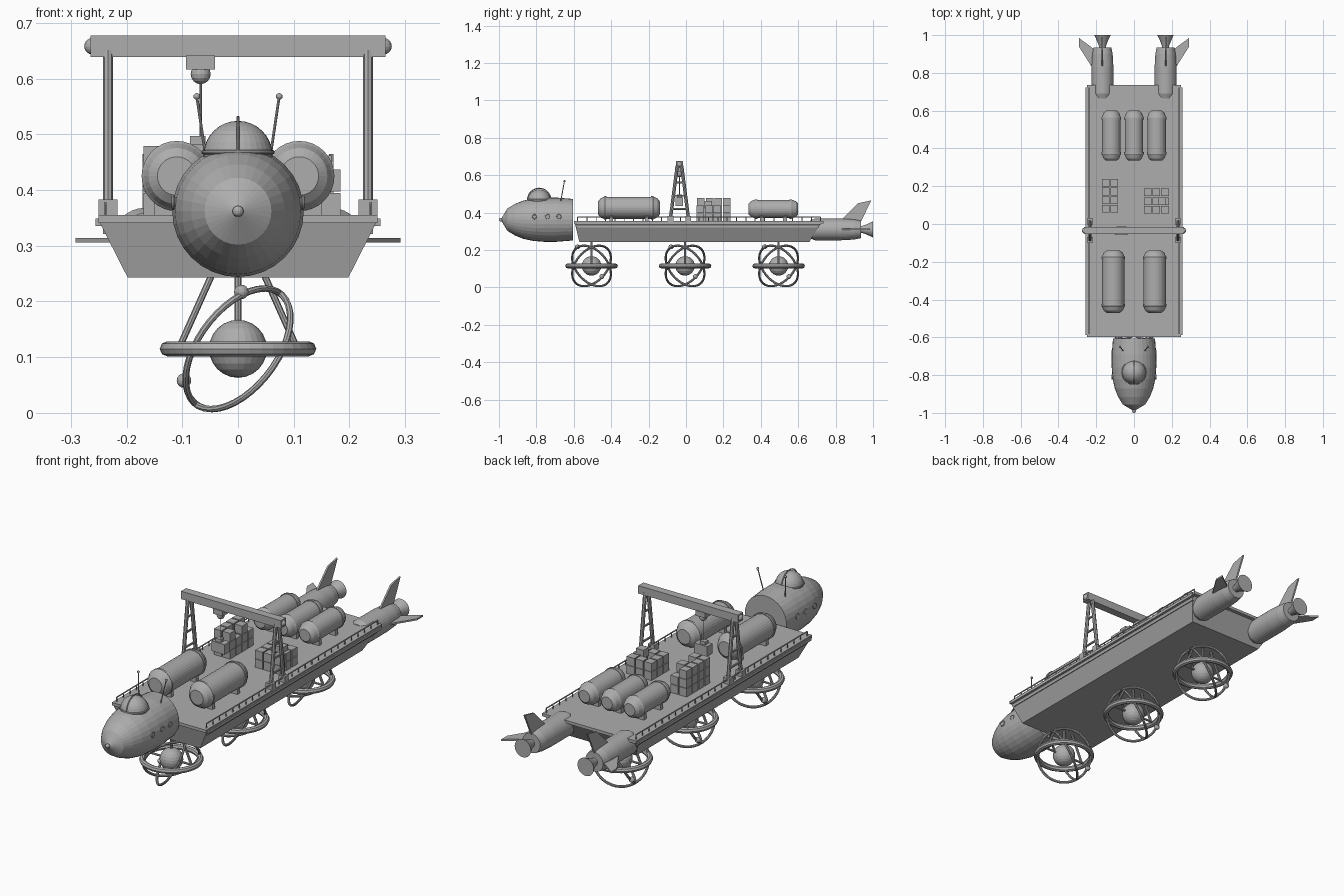
import bpy, bmesh, math
from mathutils import Vector, Matrix

cube = bpy.data.objects.get("Cube")
if cube:
    bpy.data.objects.remove(cube, do_unlink=True)

grey = bpy.data.materials.new("plain grey")
grey.use_nodes = True
colour = (0.42, 0.42, 0.42, 1)
grey.diffuse_color = colour
grey.node_tree.nodes["Principled BSDF"].inputs["Base Color"].default_value = colour


def finish(name, bm):
    bmesh.ops.recalc_face_normals(bm, faces=bm.faces)
    mesh = bpy.data.meshes.new(name)
    bm.to_mesh(mesh)
    bm.free()
    mesh.materials.append(grey)
    obj = bpy.data.objects.new(name, mesh)
    bpy.context.collection.objects.link(obj)
    return obj


def box(name, centre, size):
    bm = bmesh.new()
    bmesh.ops.create_cube(bm, size=1)
    bmesh.ops.scale(bm, vec=size, verts=bm.verts)
    bmesh.ops.translate(bm, vec=centre, verts=bm.verts)
    return finish(name, bm)


def ball(name, centre, r, seg=16):
    bm = bmesh.new()
    bmesh.ops.create_uvsphere(bm, u_segments=seg, v_segments=seg // 2, radius=r)
    bmesh.ops.translate(bm, vec=centre, verts=bm.verts)
    return finish(name, bm)


def rod(name, a, b, r, seg=8):
    a, b = Vector(a), Vector(b)
    bm = bmesh.new()
    turn = (b - a).to_track_quat('Z', 'Y').to_matrix().to_4x4()
    bmesh.ops.create_cone(bm, cap_ends=True, segments=seg, radius1=r, radius2=r,
                          depth=(b - a).length, matrix=Matrix.Translation((a + b) / 2) @ turn)
    return finish(name, bm)


def lathe(name, x, z, profile, seg=32):
    """Turned body about a line along y; profile is (y, radius)."""
    bm = bmesh.new()
    rings = []
    for y, r in profile:
        angles = [2 * math.pi * i / seg for i in range(seg)]
        rings.append([bm.verts.new((x + r * math.cos(a), y, z + r * math.sin(a))) for a in angles])
    for p, q in zip(rings, rings[1:]):
        for i in range(seg):
            j = (i + 1) % seg
            bm.faces.new((p[i], p[j], q[j], q[i]))
    bm.faces.new(rings[0])
    bm.faces.new(rings[-1])
    return finish(name, bm)


def ring(name, centre, normal, major, minor, seg=40):
    turn = Vector(normal).to_track_quat('Z', 'Y').to_euler()
    bpy.ops.mesh.primitive_torus_add(location=centre, rotation=turn, major_radius=major,
                                     minor_radius=minor, major_segments=seg, minor_segments=8)
    obj = bpy.context.object
    obj.name = name
    obj.data.materials.append(grey)
    return obj


def plate(name, points, offset):
    """Thin prism from a polygon, thickened by the offset vector."""
    bm = bmesh.new()
    half = Vector(offset) / 2
    face = bm.faces.new([bm.verts.new(Vector(p) - half) for p in points])
    new = bmesh.ops.extrude_face_region(bm, geom=[face])["geom"]
    bmesh.ops.translate(bm, vec=offset, verts=[v for v in new if isinstance(v, bmesh.types.BMVert)])
    return finish(name, bm)


# Hull: tapered barge with a deck slab
bm = bmesh.new()
bmesh.ops.create_cube(bm, size=1)
for v in bm.verts:
    top = v.co.z > 0
    v.co.x = math.copysign(0.25 if top else 0.198, v.co.x)
    v.co.y = (0.72 if top else 0.66) if v.co.y > 0 else (-0.595 if top else -0.57)
    v.co.z = 0.345 if top else 0.243
finish("hull", bm)
box("deck", (0, 0.068, 0.348), (0.5, 1.335, 0.014))

for s in (-1, 1):
    # Rub strips and guard rail
    box("upper_side_strip", (s * 0.249, 0.068, 0.342), (0.014, 1.31, 0.014))
    box("lower_side_strip", (s * 0.238, 0.066, 0.325), (0.008, 1.29, 0.008))
    rod("guard_rail", (s * 0.238, -0.58, 0.376), (s * 0.238, 0.72, 0.376), 0.003)
    for i in range(27):
        y = -0.58 + i * 0.05
        rod("rail_post", (s * 0.238, y, 0.352), (s * 0.238, y, 0.376), 0.0025, 6)

# Nose pod
lathe("nose_pod", 0, 0.362, [(-0.985, 0.01), (-0.955, 0.06), (-0.915, 0.084), (-0.87, 0.102),
                             (-0.82, 0.113), (-0.76, 0.118), (-0.69, 0.118), (-0.605, 0.111)])
ball("nose_tip", (0, -0.99, 0.362), 0.01)
ball("pod_dome", (0, -0.785, 0.462), 0.062, 32)
ring("dome_band", (0, -0.785, 0.468), (1, 0, 0), 0.062, 0.003)
ring("dome_collar", (0, -0.785, 0.468), (0, 0, 1), 0.062, 0.004)
for s in (-1, 1):
    rod("antenna", (s * 0.058, -0.67, 0.46), (s * 0.074, -0.65, 0.568), 0.0025)
    ball("antenna_knob", (s * 0.074, -0.65, 0.568), 0.006)
    for y in (-0.81, -0.74, -0.68):
        ring("porthole_rim", (s * 0.116, y, 0.378), (1, 0, 0), 0.011, 0.003, 16)
        rod("porthole", (s * 0.11, y, 0.378), (s * 0.118, y, 0.378), 0.009, 16)


# Cargo tanks on cradles
def tank(x, z, y0, y1, r):
    ends = [(0, 0.55), (0.012, 0.8), (0.03, 0.93), (0.036, 1), (0.046, 1), (0.046, 0.94)]
    prof = [(y0 + d, r * k) for d, k in ends]
    prof += [(y1 - d, r * k) for d, k in reversed(ends)]
    lathe("cargo_tank", x, z, prof)
    for y in (y0 + 0.07, y1 - 0.07):
        box("tank_cradle", (x, y, 0.366), (r * 1.3, 0.02, 0.03))


for x in (-0.11, 0.11):
    tank(x, 0.425, -0.47, -0.14, 0.063)
for x in (-0.12, 0, 0.12):
    tank(x, 0.419, 0.335, 0.6, 0.052)


# Crate stacks, each with a few crates missing from its top layer
def crates(x0, y0, cols, rows, layers):
    for i in range(cols):
        for j in range(rows):
            for k in range(layers):
                if k == layers - 1 and (i + 2 * j) % 4 == 3:
                    continue
                box("crate", (x0 + i * 0.046, y0 + j * 0.046, 0.375 + k * 0.042), (0.04, 0.04, 0.04))


crates(-0.15, 0.08, 2, 4, 3)
crates(0.072, 0.075, 3, 3, 2)
box("top_crate", (0.148, 0.12, 0.442), (0.04, 0.04, 0.04))

# Gantry crane
gy = -0.035
box("gantry_beam", (0, gy, 0.658), (0.53, 0.038, 0.038))
for s in (-1, 1):
    ball("beam_end_cap", (s * 0.261, gy, 0.658), 0.015)
    for t in (-1, 1):
        rod("gantry_leg", (s * 0.233, gy + t * 0.012, 0.65), (s * 0.233, gy + t * 0.048, 0.37), 0.009)
        box("gantry_foot", (s * 0.233, gy + t * 0.048, 0.368), (0.034, 0.03, 0.03))
    for z in (0.42, 0.49, 0.56):
        h = 0.012 + (0.65 - z) * 0.128
        rod("gantry_brace", (s * 0.233, gy - h, z), (s * 0.233, gy + h, z), 0.005)
box("trolley", (-0.067, gy, 0.629), (0.052, 0.045, 0.025))
ball("hoist_ball", (-0.067, gy, 0.608), 0.018)
rod("hoist_cable", (-0.067, gy, 0.6), (-0.067, gy, 0.49), 0.002)
box("hanging_lug", (-0.072, gy, 0.489), (0.028, 0.025, 0.016))
box("hanging_crate", (-0.067, gy, 0.458), (0.07, 0.04, 0.048))

# Engines with nozzles and fins
for s in (-1, 1):
    x, z = s * 0.167, 0.31
    lathe("engine", x, z, [(0.655, 0.03), (0.665, 0.048), (0.69, 0.058), (0.83, 0.058),
                           (0.9, 0.054), (0.935, 0.047)])
    lathe("nozzle", x, z, [(0.925, 0.018), (0.94, 0.018), (0.965, 0.027), (1.0, 0.043)])
    plate("upright_fin", [(x, 0.82, 0.35), (x, 0.92, 0.45), (x, 0.99, 0.465), (x, 0.935, 0.35)],
          (0.008, 0, 0))
    plate("side_fin", [(s * 0.21, 0.81, z), (s * 0.292, 0.94, z), (s * 0.292, 0.985, z),
                       (s * 0.21, 0.925, z)], (0, 0, 0.008))

# Hanging gyro drives
for y in (-0.505, -0.005, 0.495):
    c = Vector((0, y, 0.115))
    ball("gyro_core", c, 0.052, 24)
    ring("gyro_main_ring", c, (0, 0, 1), 0.127, 0.0135)
    for b in (-0.56, 0.56):
        ring("gyro_tilted_ring", c, (0.66, b, -0.5), 0.125, 0.006)
    ball("gyro_bead", c + Vector((-0.097, 0.055, -0.057)), 0.013)
    ball("gyro_bead", c + Vector((0.006, -0.075, 0.102)), 0.013)
    rod("gyro_post", c, (0, y, 0.25), 0.006)
    for s in (-1, 1):
        rod("gyro_strut", (s * 0.046, y, 0.25), (s * 0.105, y, 0.118), 0.006)
        rod("gyro_spoke", c, (s * 0.125, y, 0.115), 0.005)
